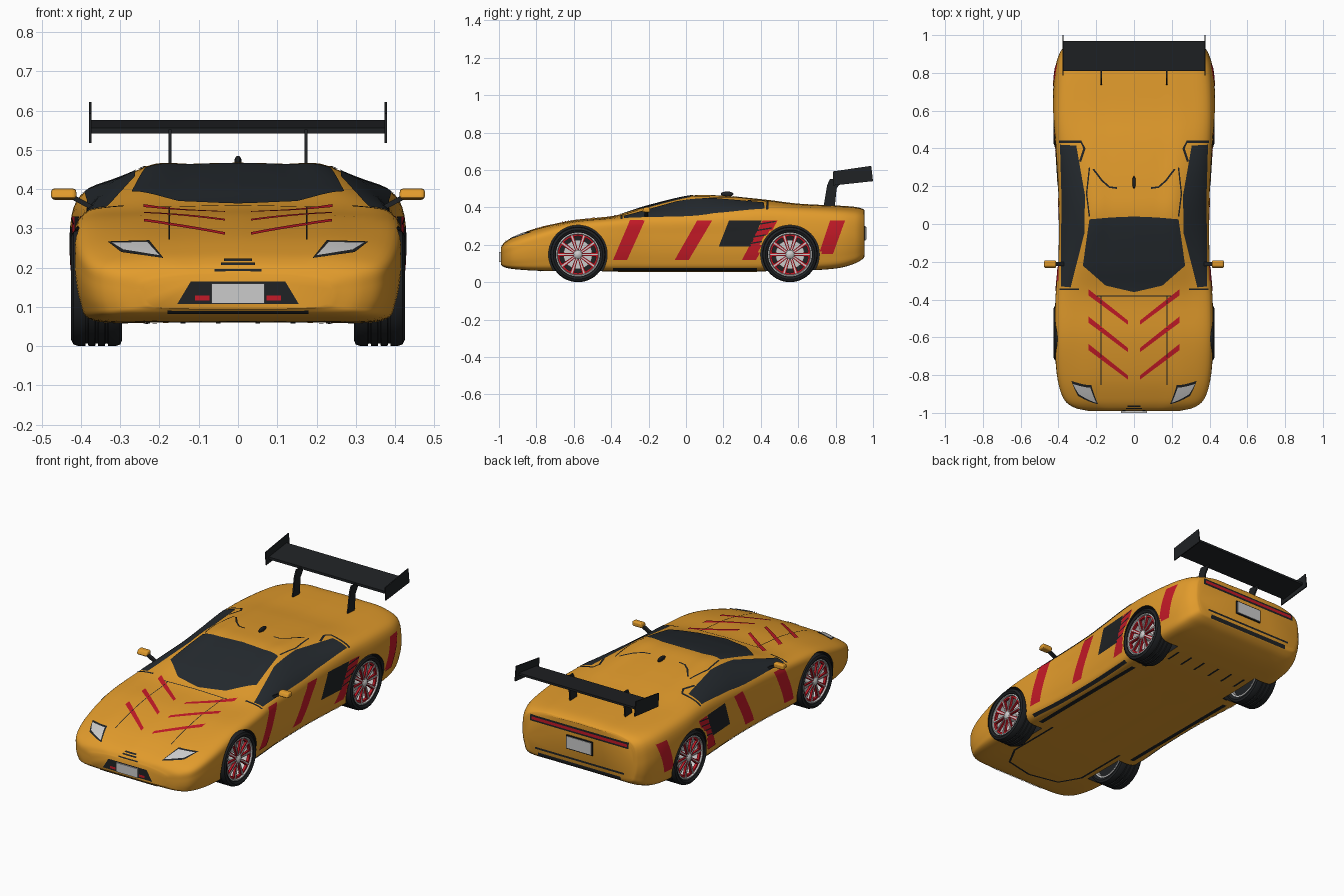
import bpy, bmesh, math
from mathutils import Vector
from mathutils.bvhtree import BVHTree

if "Cube" in bpy.data.objects:
    bpy.data.objects.remove(bpy.data.objects["Cube"])

def material(name, r, g, b):
    m = bpy.data.materials.new(name)
    m.diffuse_color = (r, g, b, 1)
    m.use_nodes = True
    m.node_tree.nodes["Principled BSDF"].inputs["Base Color"].default_value = m.diffuse_color
    return m

ORANGE = material("orange", .76, .33, .025)
BLACK = material("black", .014, .016, .018)
GLASS = material("glass", .018, .023, .028)
RED = material("red", .55, .01, .02)
SILVER = material("silver", .55, .55, .56)
WHITE = material("white", .8, .8, .8)

def mk(name, verts, faces, mat, mirror=False, solid=True, bevel=0):
    me = bpy.data.meshes.new(name)
    me.from_pydata([tuple(v) for v in verts], [], faces)
    if solid:
        bm = bmesh.new()
        bm.from_mesh(me)
        bmesh.ops.recalc_face_normals(bm, faces=bm.faces)
        bm.to_mesh(me)
        bm.free()
    me.materials.append(mat)
    ob = bpy.data.objects.new(name, me)
    bpy.context.collection.objects.link(ob)
    if bevel:
        b = ob.modifiers.new("bevel", 'BEVEL')
        b.width, b.segments = bevel, 3
    if mirror:
        ob.modifiers.new("mirror", 'MIRROR').use_mirror_merge = False
    return ob

def smooth(ob, angle=35):
    bpy.ops.object.select_all(action='DESELECT')
    ob.select_set(True)
    bpy.context.view_layer.objects.active = ob
    bpy.ops.object.shade_smooth_by_angle(angle=math.radians(angle))

def prism(name, polys, x0, x1, mat, mirror=False, end=None, bevel=0):
    """Extrude (y, z) polygons from x0 to x1."""
    V, F = [], []
    for p in polys:
        n, o = len(p), len(V)
        V += [(x0, *q) for q in p] + [(x1, *q) for q in (end or p)]
        F += [[o + i for i in range(n)], [o + n + i for i in range(n)]]
        F += [[o + i, o + (i + 1) % n, o + n + (i + 1) % n, o + n + i] for i in range(n)]
    return mk(name, V, F, mat, mirror, bevel=bevel)

def lathe(name, prof, cy, mat, n=48):
    """Spin a closed (x, r) profile about the wheel axle."""
    k = len(prof)
    V = [(x, cy + r * math.cos(2 * math.pi * i / n), AXLE + r * math.sin(2 * math.pi * i / n))
         for i in range(n) for x, r in prof]
    F = [[i * k + j, i * k + (j + 1) % k, (i + 1) % n * k + (j + 1) % k, (i + 1) % n * k + j]
         for i in range(n) for j in range(k)]
    ob = mk(name, V, F, mat, True)
    smooth(ob)
    return ob

def spline(P, n):
    """Catmull-Rom through points of any dimension."""
    P = [Vector(p) for p in P]
    P = [2 * P[0] - P[1]] + P + [2 * P[-1] - P[-2]]
    out = []
    for a, b, c, d in zip(P, P[1:], P[2:], P[3:]):
        for i in range(n):
            t = i / n
            out.append(b + .5 * t * (c - a + t * (2 * a - 5 * b + 4 * c - d + t * (3 * b - a - 3 * c + d))))
    return out + [P[-2]]

AXLE, FRONT, REAR = .148, -.578, .556

# Body: y, bottom, half width, widest z, shoulder x/z, roof edge x/z, top
stations = [
    (-.99, .095, .24, .14, .225, .165, .13, .18, .186),
    (-.97, .08, .32, .15, .305, .19, .20, .207, .213),
    (-.92, .07, .375, .165, .36, .215, .25, .237, .243),
    (-.80, .062, .408, .20, .388, .258, .27, .281, .288),
    (-.60, .06, .42, .24, .397, .31, .27, .326, .332),
    (-.38, .06, .415, .26, .395, .332, .27, .349, .356),
    (-.20, .06, .40, .25, .385, .345, .265, .398, .41),
    (.03, .06, .395, .25, .38, .357, .235, .453, .463),
    (.20, .06, .40, .25, .385, .37, .24, .453, .462),
    (.42, .06, .415, .26, .397, .385, .265, .432, .442),
    (.60, .062, .43, .27, .40, .383, .27, .412, .42),
    (.80, .075, .42, .27, .388, .373, .26, .402, .41),
    (.90, .10, .395, .26, .367, .362, .25, .395, .403),
    (.945, .125, .362, .25, .342, .348, .24, .385, .392),
    (.955, .14, .34, .25, .325, .335, .23, .375, .382)]
V, F = [], []
rows = spline(stations, 6)
for y, zb, w, zm, ws, zs, wr, zr, zt in rows:
    half = spline([(0, zb), (.5 * w, zb), (.88 * w, zb + .004), (.97 * w, zb + .35 * (zm - zb)),
                   (w, zm), (ws, zs), (wr, zr), (wr * .5, zt - .003), (0, zt)], 6)
    ring = half + [Vector((-p[0], p[1])) for p in half[-2:0:-1]]
    V += [(p[0], y, p[1]) for p in ring]
k = len(ring)
for i in range(len(rows) - 1):
    F += [[i * k + j, i * k + (j + 1) % k, (i + 1) * k + (j + 1) % k, (i + 1) * k + j] for j in range(k)]
F += [list(range(k)), list(range(len(V) - k, len(V)))]
body = mk("body", V, F, ORANGE)
body.data.materials.append(BLACK)
bm = bmesh.new()
bm.from_mesh(body.data)
TREE = BVHTree.FromBMesh(bm)
bm.free()

# Wheel wells cut into the body
wells = [[(c + .157 * math.cos(a * math.pi / 24), AXLE + .157 * math.sin(a * math.pi / 24))
          for a in range(48)] for c in (FRONT, REAR)]
cutter = prism("wheel_well_cutter", wells, .27, .6, BLACK, True)
cutter.hide_render = True
boolean = body.modifiers.new("wells", 'BOOLEAN')
boolean.object, boolean.operation, boolean.solver = cutter, 'DIFFERENCE', 'EXACT'
bpy.context.view_layer.objects.active = body
bpy.ops.object.modifier_apply(modifier="wells")
bpy.data.objects.remove(cutter)
for p in body.data.polygons:
    x, y, z = p.center
    p.material_index = int(abs(x) > .265 and min(math.hypot(y - c, z - AXLE) for c in (FRONT, REAR)) < .1575)
smooth(body)

# Projected panels: ruled patches between two 2D edges, laid onto the body
VIEWS = {'top': lambda u, v: ((u, v, 2), (0, 0, -1)), 'bottom': lambda u, v: ((u, v, -2), (0, 0, 1)),
         'side': lambda u, v: ((2, u, v), (-1, 0, 0)), 'front': lambda u, v: ((u, -2, v), (0, 1, 0)),
         'back': lambda u, v: ((u, 2, v), (0, -1, 0))}

def panel(name, A, B, view, mat, mirror=False, off=.003):
    A, B = [Vector(p) for p in A], [Vector(p) for p in B]
    n = max(1, math.ceil(max((q - p).length for e in (A, B) for p, q in zip(e, e[1:])) / .015))
    m = max(1, math.ceil(max((p - q).length for p, q in zip(A, B)) / .015))
    fine = lambda E: [p.lerp(q, i / n) for p, q in zip(E, E[1:]) for i in range(n)] + [E[-1]]
    V, N, ok, F = [], [], [], []
    for p, q in zip(fine(A), fine(B)):
        for j in range(m + 1):
            uv = p.lerp(q, j / m)
            o, d = VIEWS[view](*uv)
            loc, nor = TREE.ray_cast(Vector(o), Vector(d))[:2]
            clear = view != 'side' or min((uv - Vector((c, AXLE))).length for c in (FRONT, REAR)) > .158
            ok.append(loc is not None and clear)
            V.append(loc + nor * off if loc else Vector())
            N.append(nor)
    r = m + 1
    for i in range(len(V) // r - 1):
        for j in range(m):
            f = [i * r + j, i * r + j + 1, (i + 1) * r + j + 1, (i + 1) * r + j]
            if all(ok[a] for a in f):
                if (V[f[2]] - V[f[0]]).cross(V[f[3]] - V[f[1]]).dot(N[f[0]]) < 0:
                    f.reverse()
                F.append(f)
    ob = mk(name, V, F, mat, mirror, solid=False)
    bm = bmesh.new()
    bm.from_mesh(ob.data)
    bmesh.ops.delete(bm, geom=[v for v in bm.verts if not v.link_faces], context='VERTS')
    bm.to_mesh(ob.data)
    bm.free()
    smooth(ob)

def ribbon(name, path, w, view, mat=BLACK, mirror=False, off=.003):
    P, A, B = [Vector(p) for p in path], [], []
    for i, p in enumerate(P):
        t = (P[min(i + 1, len(P) - 1)] - P[max(i - 1, 0)]).normalized() * w / 2
        A.append(p + Vector((-t.y, t.x)))
        B.append(p - Vector((-t.y, t.x)))
    panel(name, A, B, view, mat, mirror, off)

# Glass and its trim
panel("windscreen", [(-.27, -.22), (-.15, -.325), (0, -.36), (.15, -.325), (.27, -.22)],
      [(-.235, .025), (-.12, .035), (0, .04), (.12, .035), (.235, .025)], 'top', GLASS)
panel("side_window", [(.385, -.33), (.383, -.1), (.382, .15), (.39, .42)],
      [(.335, -.335), (.262, -.05), (.258, .15), (.305, .415)], 'top', GLASS, True)
ribbon("window_front_trim", [(.392, -.345), (.29, -.345)], .01, 'top', mirror=True)
ribbon("window_rear_trim", [(.395, .435), (.28, .435), (.262, .40), (.285, .33)], .012, 'top', mirror=True)
ribbon("roof_seam", [(.09, .19), (.13, .195), (.17, .23), (.215, .29)], .009, 'top', mirror=True)
ribbon("roof_side_seam", [(.235, .04), (.25, .16), (.235, .30)], .007, 'top', mirror=True)
ribbon("bonnet_seam", [(.175, -.38), (.175, -.85)], .004, 'top', mirror=True)
ribbon("bonnet_rear_seam", [(-.21, -.38), (.21, -.38)], .005, 'top')

# Red bonnet chevrons
for y in (-.51, -.655, -.80):
    panel("bonnet_stripe", [(.033, y), (.24, y + .165)], [(.033, y - .022), (.24, y + .132)], 'top', RED, True)

# Side stripes and intake
for top, low, z in ((-.30, -.39, .12), (.06, -.06, .12), (.41, .30, .12), (.77, .71, .15), (-.60, -.73, .13)):
    panel("side_stripe", [(top, .33 if top > -.5 else .29), (low, z)],
          [(top + .08, .33 if top > -.5 else .31), (low + .075, z)], 'side', RED, True)
panel("side_intake", [(.23, .33), (.175, .19)], [(.405, .33), (.345, .19)], 'side', BLACK, True)
for i in range(4):
    ribbon("side_louvre", [(.39 - .02 * i, .31 - .035 * i), (.48 - .02 * i, .325 - .035 * i)], .007, 'side',
           mirror=True, off=.005)
ribbon("sill", [(-.39, .072), (.38, .072)], .012, 'side', mirror=True)

# Headlights and nose details
panel("headlight_surround", [(.19, .222), (.226, .267)], [(.297, .237), (.332, .264)], 'front', BLACK, True)
panel("headlight", [(.199, .227), (.231, .262)], [(.293, .242), (.322, .26)], 'front', WHITE, True, .005)
panel("front_grille", [(-.12, .165), (-.155, .107)], [(.12, .165), (.155, .107)], 'front', BLACK)
ribbon("front_lamp", [(.073, .122), (.11, .122)], .013, 'front', RED, True, .005)
ribbon("front_splitter", [(-.18, .088), (.18, .088)], .008, 'front')
for z, x in ((.218, .035), (.208, .043), (.192, .06)):
    ribbon("nose_vent", [(-x, z), (x, z)], .006, 'front')
prism("front_plate", [[(-1, .108), (-.985, .108), (-.985, .16), (-1, .16)]], -.068, .068, WHITE)

# Tail details
ribbon("tail_light_bar", [(-.31, .338), (.31, .338)], .036, 'back')
ribbon("tail_light", [(-.30, .338), (.30, .338)], .016, 'back', RED, off=.005)
ribbon("rear_grille_low", [(-.26, .14), (.26, .14)], .02, 'back')
ribbon("rear_grille_high", [(-.28, .172), (.28, .172)], .011, 'back')
prism("rear_plate_frame", [[(.94, .222), (.961, .222), (.961, .30), (.94, .30)]], -.083, .083, BLACK)
prism("rear_plate", [[(.94, .228), (.964, .228), (.964, .294), (.94, .294)]], -.077, .077, WHITE)

# Underside strips
ribbon("floor_strip", [(.32, -.40), (.32, .38)], .025, 'bottom', mirror=True)
ribbon("floor_edge", [(.235, -.40), (.235, -.72), (.17, -.84), (0, -.88)], .012, 'bottom', mirror=True)
for x in (.05, .14, .23):
    ribbon("floor_vent", [(x, .56), (x, .65)], .012, 'bottom', mirror=True)

# Rear wing
prism("wing_blade", [[(.81, .542), (.97, .564), (.97, .576), (.81, .556)]], -.375, .375, BLACK)
prism("wing_end_plate", [[(.787, .517), (1, .54), (.99, .622), (.785, .592)]], .373, .379, BLACK, True)
prism("wing_strut", [[(.735, .40), (.795, .40), (.805, .50), (.84, .55), (.77, .552), (.755, .52)]],
      .169, .177, BLACK, True)

# Door mirrors and roof aerial
prism("mirror_housing", [[(-.237, .375), (-.192, .372), (-.192, .402), (-.225, .40)]], .412, .476, ORANGE, True, bevel=.009)
arm = lambda z: [(-.222, z), (-.202, z), (-.202, z + .014), (-.222, z + .014)]
prism("mirror_arm", [arm(.345)], .37, .43, BLACK, True, end=arm(.377))
bpy.ops.mesh.primitive_uv_sphere_add(segments=16, ring_count=10, radius=1, location=(0, .22, .471))
aerial = bpy.context.object
aerial.name, aerial.scale = "roof_aerial", (.009, .034, .014)
aerial.data.materials.append(BLACK)
smooth(aerial)

# Wheels: grooved tyre, rim, brake disc, twin spokes, hub
tyre = [(.40, .113), (.418, .12), (.425, .132), (.419, .144), (.407, .148)]
for x in (.385, .36, .335):
    tyre += [(x + .004, .148), (x + .003, .142), (x - .003, .142), (x - .004, .148)]
tyre += [(.312, .148), (.300, .144), (.295, .132), (.305, .113)]
def spokes(cy, w, r0, r1, turn):
    out = []
    for i in range(10):
        a = 2 * math.pi * (i + turn) / 10
        c, s = math.cos(a), math.sin(a)
        out.append([(cy + r * c - t * s, AXLE + r * s + t * c)
                    for r, t in ((r0, -w * .6), (r1, -w), (r1, w), (r0, w * .6))])
    return out
for end, cy in (("front", FRONT), ("rear", REAR)):
    lathe(end + "_tyre", tyre, cy, BLACK)
    lathe(end + "_rim", [(.415, .118), (.417, .111), (.405, .107), (.30, .107), (.30, .116)], cy, SILVER)
    lathe(end + "_rim_ring", [(.409, .108), (.409, .098), (.395, .098), (.395, .108)], cy, RED)
    lathe(end + "_wheel_back", [(.33, .001), (.33, .109), (.325, .109), (.325, .001)], cy, BLACK)
    lathe(end + "_brake_disc", [(.36, .001), (.36, .078), (.35, .078), (.35, .001)], cy, SILVER)
    lathe(end + "_hub", [(.419, .001), (.417, .014), (.408, .024), (.33, .024), (.33, .001)], cy, SILVER, 24)
    prism(end + "_spokes", spokes(cy, .011, .02, .103, 0), .396, .408, RED, True)
    prism(end + "_spoke_faces", spokes(cy, .004, .02, .108, 0), .40, .412, SILVER, True)
